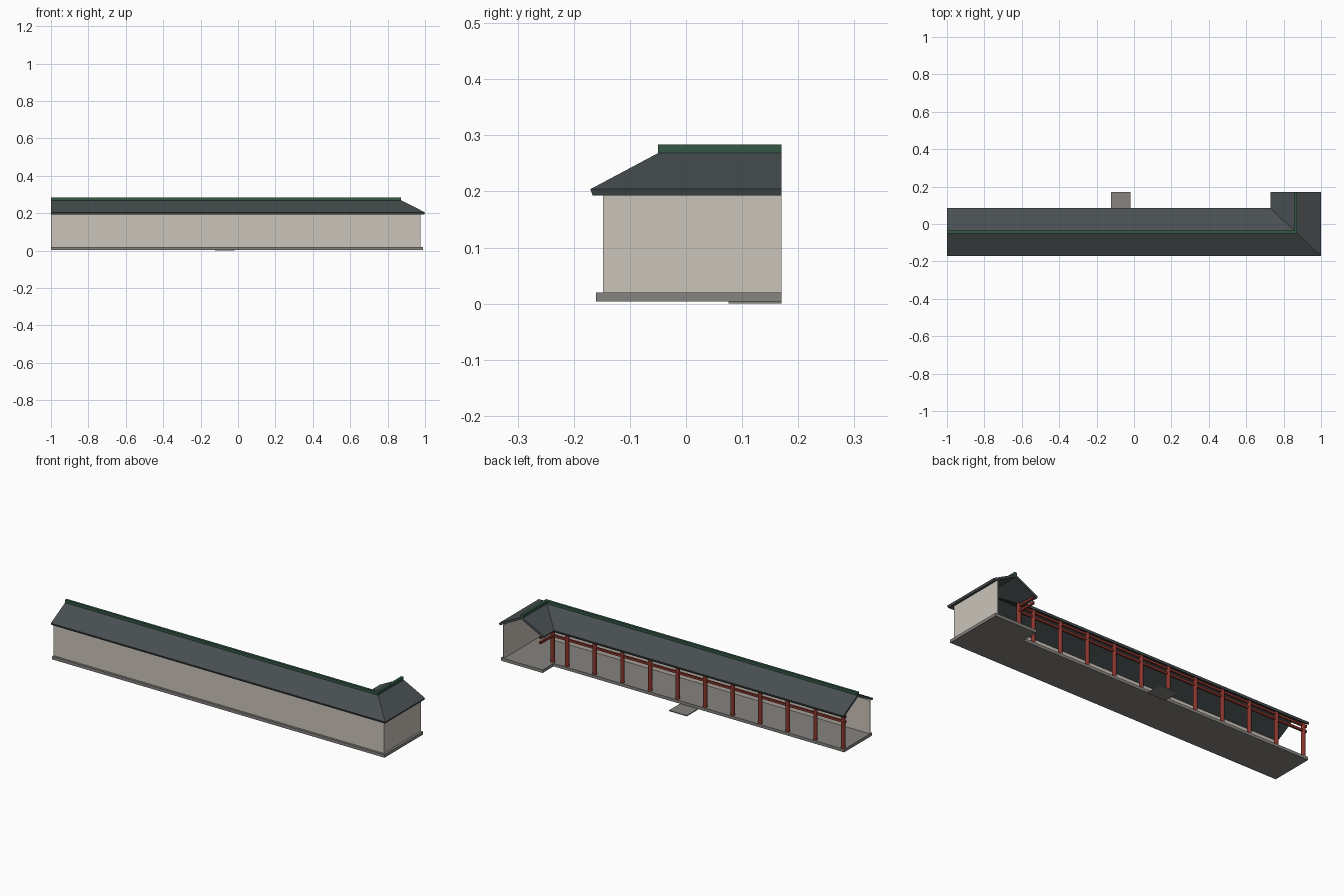
import bpy
import bmesh
from mathutils import Matrix

cube = bpy.data.objects.get("Cube")
if cube:
    bpy.data.objects.remove(cube, do_unlink=True)

# Ridge line layout: a long run along x that turns into a short wing along +y
START_X, END_Y = -1.0, 0.17
CORNER_X, CORNER_Y = 0.865, -0.043
WING_SCALE = 1.058  # the wing is slightly wider than the long run


def material(name, rgb):
    mat = bpy.data.materials.new(name)
    mat.use_nodes = True
    mat.diffuse_color = (*rgb, 1)
    mat.node_tree.nodes["Principled BSDF"].inputs["Base Color"].default_value = (*rgb, 1)
    return mat


ROOF = material("slate_grey", (0.065, 0.078, 0.081))
RIDGE = material("dark_green", (0.034, 0.095, 0.06))
WALL = material("warm_plaster", (0.60, 0.56, 0.49))
STONE = material("stone_grey", (0.24, 0.23, 0.215))
WOOD = material("red_wood", (0.25, 0.036, 0.026))


def finish(bm, name, mat):
    bmesh.ops.recalc_face_normals(bm, faces=bm.faces)
    mesh = bpy.data.meshes.new(name)
    bm.to_mesh(mesh)
    bm.free()
    mesh.materials.append(mat)
    obj = bpy.data.objects.new(name, mesh)
    bpy.context.collection.objects.link(obj)
    return obj


def sweep(name, profile, mat):
    """Sweep a closed (outward offset, height) profile along the mitred ridge line."""
    bm = bmesh.new()
    rings = [
        [bm.verts.new((START_X, CORNER_Y - d, z)) for d, z in profile],
        [bm.verts.new((CORNER_X + d * WING_SCALE, CORNER_Y - d, z)) for d, z in profile],
        [bm.verts.new((CORNER_X + d * WING_SCALE, END_Y, z)) for d, z in profile],
    ]
    n = len(profile)
    for a, b in zip(rings, rings[1:]):
        for i in range(n):
            j = (i + 1) % n
            bm.faces.new((a[i], a[j], b[j], b[i]))
    bm.faces.new(rings[0])
    bm.faces.new(rings[-1])
    return finish(bm, name, mat)


def rect(d0, d1, z0, z1):
    return [(d0, z0), (d1, z0), (d1, z1), (d0, z1)]


# Floor slab, outer wall, roof shell and ridge cap
sweep("floor_slab", rect(-0.119, 0.117, 0.004, 0.02), STONE)
sweep("outer_wall", rect(0.101, 0.105, 0.02, 0.201), WALL)
half_roof = [(0.1235, 0.193), (0.1275, 0.204)]
sweep("roof", half_roof + [(0, 0.272)] + [(-d, z) for d, z in reversed(half_roof)]
      + [(0, 0.26)], ROOF)
sweep("ridge_cap", rect(-0.007, 0.007, 0.262, 0.284), RIDGE)

# Pair of rails above the open side
COLUMN_D = -0.1045
for label, z in (("lower_rail", 0.156), ("upper_rail", 0.184)):
    sweep(label, rect(COLUMN_D - 0.005, COLUMN_D + 0.005, z, z + 0.012), WOOD)

# Row of round columns, with one more at the inner corner
column_y = CORNER_Y - COLUMN_D
column_xs = [-0.983 + 0.165 * i for i in range(11)] + [CORNER_X + COLUMN_D * WING_SCALE]
for i, x in enumerate(column_xs):
    bm = bmesh.new()
    bmesh.ops.create_cone(bm, cap_ends=True, segments=16, radius1=0.011, radius2=0.011,
                          depth=0.182, matrix=Matrix.Translation((x, column_y, 0.111)))
    column = finish(bm, f"column_{i + 1}", WOOD)
    bpy.ops.object.select_all(action="DESELECT")
    column.select_set(True)
    bpy.context.view_layer.objects.active = column
    bpy.ops.object.shade_smooth_by_angle()

# Thin entrance step on the open side
bm = bmesh.new()
bmesh.ops.create_cube(bm, size=1, matrix=Matrix.Translation((-0.071, 0.123, 0.0025))
                      @ Matrix.Diagonal((0.106, 0.094, 0.005, 1)))
finish(bm, "entrance_step", STONE)
